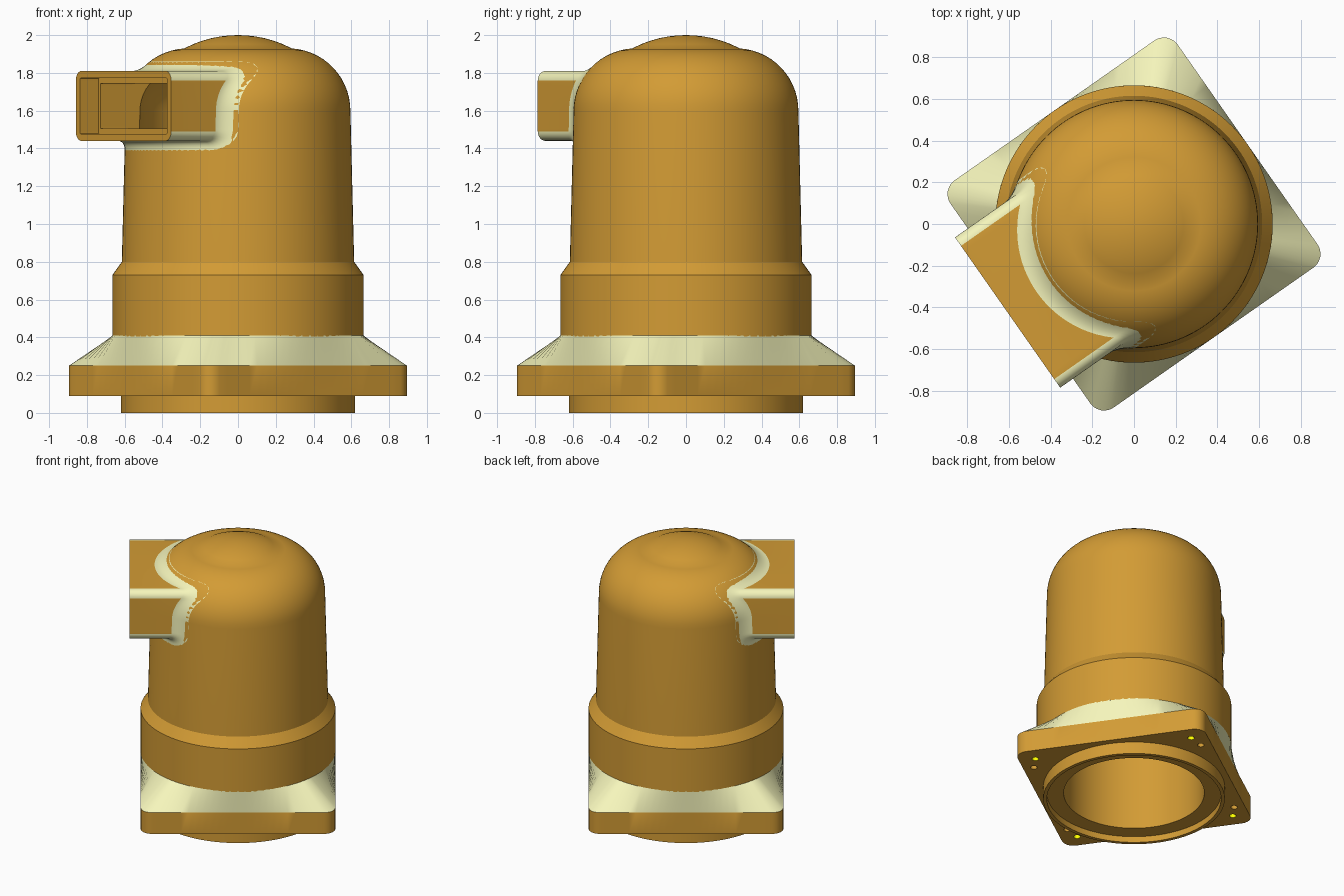
import bpy, bmesh, math
from math import sin, cos, pi, sqrt, radians

if "Cube" in bpy.data.objects:
    bpy.data.objects.remove(bpy.data.objects["Cube"])

def material(name, rgb):
    m = bpy.data.materials.new(name)
    m.diffuse_color = (*rgb, 1)
    m.use_nodes = True
    m.node_tree.nodes["Principled BSDF"].inputs["Base Color"].default_value = m.diffuse_color
    return m

MATS = [material("ochre", (0.65, 0.33, 0.035)),
        material("cream", (0.92, 0.92, 0.5)),
        material("yellow", (1, 1, 0))]
TURN = radians(35)          # flange and port share this rotation

def make_object(name, bm):
    bmesh.ops.remove_doubles(bm, verts=bm.verts, dist=1e-5)
    bmesh.ops.recalc_face_normals(bm, faces=bm.faces)
    me = bpy.data.meshes.new(name)
    bm.to_mesh(me)
    bm.free()
    for m in MATS:
        me.materials.append(m)
    ob = bpy.data.objects.new(name, me)
    bpy.context.collection.objects.link(ob)
    return ob

def skin(name, rings, mat=lambda i, j: 0, close=True):
    """Bridge closed rings of equal length; close joins last ring to first."""
    bm = bmesh.new()
    vs = [[bm.verts.new(p) for p in r] for r in rings]
    n = len(rings[0])
    for i in range(len(rings) if close else len(rings) - 1):
        a, b = vs[i], vs[(i + 1) % len(rings)]
        for j in range(n):
            k = (j + 1) % n
            f = bm.faces.new((a[j], a[k], b[k], b[j]))
            f.material_index = mat(i, j)
    return make_object(name, bm)

def smooth(ob, cutter=None):
    bpy.ops.object.select_all(action='DESELECT')
    ob.select_set(True)
    bpy.context.view_layer.objects.active = ob
    if cutter:
        mod = ob.modifiers.new("cut", 'BOOLEAN')
        mod.operation = 'DIFFERENCE'
        mod.solver = 'EXACT'
        mod.object = cutter
        bpy.ops.object.modifier_apply(modifier=mod.name)
        bpy.data.objects.remove(cutter)
    bpy.ops.object.shade_smooth_by_angle(angle=radians(30))

NC, NS = 6, 24              # segments per corner and per side
def round_rect(hx, hy, r):
    pts = []
    for c, (sx, sy) in enumerate([(1, 1), (-1, 1), (-1, -1), (1, -1)]):
        arc = [(sx * (hx - r) + r * cos((c + t / NC) * pi / 2),
                sy * (hy - r) + r * sin((c + t / NC) * pi / 2)) for t in range(NC + 1)]
        nx, ny = [(-1, 1), (-1, -1), (1, -1), (1, 1)][c]
        a0 = (c + 1) * pi / 2
        end = (nx * (hx - r) + r * cos(a0), ny * (hy - r) + r * sin(a0))
        pts += arc
        pts += [(arc[-1][0] + (end[0] - arc[-1][0]) * t / NS,
                 arc[-1][1] + (end[1] - arc[-1][1]) * t / NS) for t in range(1, NS)]
    return pts

def is_corner(j):
    return j % (NC + NS) < NC

def spin(x, y, a=TURN):
    return x * cos(a) - y * sin(a), x * sin(a) + y * cos(a)

# Domed hollow housing: outer profile up, inner profile back down
def arc(r, end, n=14):
    return [(0.265 + r * cos(radians(end) * t / n), 1.6 + r * sin(radians(end) * t / n))
            for t in range(n + 1)]

def cap(r0, top, R, n=6):
    return [(r0 * (1 - t / n), top - R + sqrt(R * R - (r0 * (1 - t / n)) ** 2))
            for t in range(1, n + 1)]

outer = [(0.62, 0), (0.62, 0.405), (0.665, 0.405), (0.665, 0.73), (0.615, 0.80)]
outer += arc(0.33, 86.5) + cap(0.285, 2.0, 0.615)
inner = [(0.595, 0), (0.595, 0.045), (0.48, 0.045), (0.48, 0.70), (0.545, 0.78)]
inner += arc(0.265, 86.5) + cap(0.281, 1.935, 0.6)
profile = outer + inner[::-1]
SEG = 128
# one degenerate strip joins the two poles, so spin outer and inner as an open skin
rings = [[(r * cos(2 * pi * s / SEG), r * sin(2 * pi * s / SEG), z) for s in range(SEG)]
         for r, z in profile]
bm = bmesh.new()
vs = [[bm.verts.new(p) for p in r] for r in rings]
pole = len(outer) - 1
for i in range(len(rings)):
    if i == pole:
        continue
    a, b = vs[i], vs[(i + 1) % len(rings)]
    for j in range(SEG):
        k = (j + 1) % SEG
        bm.faces.new((a[j], a[k], b[k], b[j]))
bmesh.ops.remove_doubles(bm, verts=bm.verts, dist=1e-5)
housing = make_object("domed_housing", bm)
# outer and inner shells both connect through the bottom rim

# Side port: rounded box with a recessed opening, filleted into the housing
ZC, FACE, F = 1.625, 0.74, 0.05

def body_u(v, z):
    r = 0.265 + sqrt(max(0.33 ** 2 - (z - 1.6) ** 2, 0)) if z > 1.6 else 0.595 + 0.025 * (1.6 - z)
    return sqrt(max(r * r - v * v, 0.01))

def port_ring(pts, us):
    return [(*spin(u, v, TURN + pi), ZC + w) for (v, w), u in zip(pts, us)]

box = round_rect(0.44, 0.185, 0.05)
flare = round_rect(0.44 + F, 0.185 + F, 0.05 + F)
base = [body_u(v, ZC + w) for v, w in box]
foot = [body_u(v, ZC + w) for v, w in flare]
hole = round_rect(0.40, 0.148, 0.004)
window = round_rect(0.385, 0.12, 0.004)
N = len(box)
rings = []
STEPS = 6
for s in range(STEPS + 1):          # fillet, from the housing out to the box
    t = s / STEPS
    pts = [(q[0] * (1 - t) ** 2 + p[0] * (1 - (1 - t) ** 2),
            q[1] * (1 - t) ** 2 + p[1] * (1 - (1 - t) ** 2)) for p, q in zip(box, flare)]
    us = [f * (1 - t) ** 2 + 2 * t * (1 - t) * b + t * t * (b + F) for b, f in zip(base, foot)]
    rings.append(port_ring(pts, us))
rings.append(port_ring(box, [FACE] * N))
rings.append(port_ring(hole, [FACE] * N))
rings.append(port_ring(hole, [0.62] * N))
rings.append(port_ring(window, [0.62] * N))
rings.append(port_ring(window, [body_u(v, ZC + w) - 0.015 for v, w in window]))

def port_mat(i, j):
    return 1 if i < STEPS or (i == STEPS and is_corner(j)) else 0

smooth(skin("side_port", rings, port_mat))

# Window cut through the housing wall behind the port
bm = bmesh.new()
bmesh.ops.create_cube(bm, size=1)
for v in bm.verts:
    x, y = spin(0.45 + v.co.x * 0.6, v.co.y * 0.77, TURN + pi)
    v.co = (x, y, ZC + v.co.z * 0.24)
smooth(housing, make_object("window_cutter", bm))

# Square flange blending up to the round collar
square = [spin(*p) for p in round_rect(0.665, 0.665, 0.08)]

def circle(r):
    return [(r * x / math.hypot(x, y), r * y / math.hypot(x, y)) for x, y in square]

levels = [(circle(0.56), 0.09), (square, 0.09), (square, 0.25),
          (circle(0.665), 0.41), (circle(0.56), 0.40)]
flange = skin("square_flange", [[(x, y, z) for x, y in pts] for pts, z in levels],
              lambda i, j: 1 if i == 2 else 0)

# Paired blind holes under each flange corner
bm = bmesh.new()
for sx in (-1, 1):
    for sy in (-1, 1):
        for hx, hy, m in ((0.55, 0.55, 2), (0.44, 0.59, 0)):
            x, y = spin(sx * hx, sy * hy)
            made = bmesh.ops.create_cone(bm, cap_ends=True, segments=24,
                                         radius1=0.023, radius2=0.023, depth=0.2)
            bmesh.ops.translate(bm, verts=made["verts"], vec=(x, y, 0.09))
            for f in {f for v in made["verts"] for f in v.link_faces}:
                f.material_index = m
smooth(flange, make_object("hole_cutter", bm))
